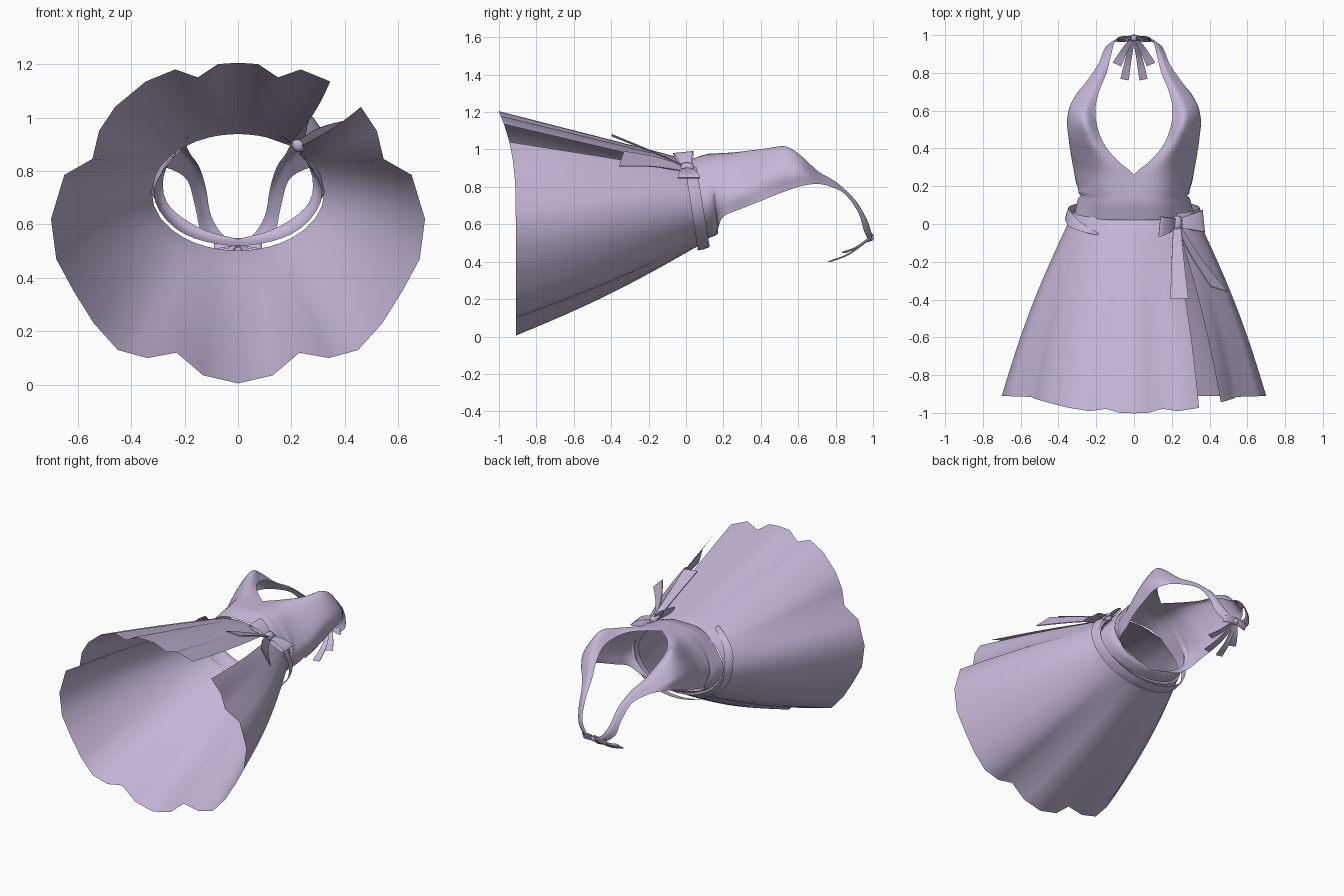
import bpy, bmesh, math
from mathutils import Vector as V

if "Cube" in bpy.data.objects:
    bpy.data.objects.remove(bpy.data.objects["Cube"])

lilac = bpy.data.materials.new("lilac_cloth")
lilac.diffuse_color = (0.56, 0.47, 0.68, 1)
lilac.use_nodes = True
lilac.node_tree.nodes["Principled BSDF"].inputs["Base Color"].default_value = lilac.diffuse_color


def curve(pts, n, wrap=False):
    """Even samples along a smooth curve; wrap mirrors the ends that lie on x = 0."""
    p = [V(q) for q in pts]

    def ghost(a, b):
        return V((-b.x, b.y, b.z)) if wrap and abs(a.x) < 1e-6 else a * 2 - b
    p = [ghost(p[0], p[1])] + p + [ghost(p[-1], p[-2])]
    fine = []
    for i in range(1, len(p) - 2):
        a, b, c, d = p[i - 1:i + 3]
        for k in range(16):
            t = k / 16
            fine.append(0.5 * (2 * b + (c - a) * t + (2 * a - 5 * b + 4 * c - d) * t * t
                               + (3 * b - a - 3 * c + d) * t ** 3))
    fine.append(p[-2])
    dist = [0]
    for a, b in zip(fine, fine[1:]):
        dist.append(dist[-1] + (b - a).length)
    out, j = [], 0
    for k in range(n):
        s = dist[-1] * k / (n - 1)
        while j < len(fine) - 2 and dist[j + 1] < s:
            j += 1
        f = (s - dist[j]) / max(dist[j + 1] - dist[j], 1e-9)
        out.append(fine[j].lerp(fine[j + 1], f))
    return out


def sheet(name, rows, mirror=False, closed=False, flip=False, angle=50):
    """Cloth surface through rows of points."""
    bm = bmesh.new()
    grids = [(rows, flip)]
    if mirror:
        grids.append(([[V((-p[0], p[1], p[2])) for p in r] for r in rows], not flip))
    for grid, rev in grids:
        vs = [[bm.verts.new(p) for p in r] for r in grid]
        n = len(vs[0])
        for a, b in zip(vs, vs[1:]):
            for i in range(n if closed else n - 1):
                j = (i + 1) % n
                f = [a[i], a[j], b[j], b[i]]
                bm.faces.new(f[::-1] if rev else f)
    bmesh.ops.remove_doubles(bm, verts=bm.verts, dist=0.0005)
    me = bpy.data.meshes.new(name)
    bm.to_mesh(me)
    bm.free()
    me.materials.append(lilac)
    ob = bpy.data.objects.new(name, me)
    bpy.context.collection.objects.link(ob)
    bpy.context.view_layer.objects.active = ob
    ob.select_set(True)
    bpy.ops.object.shade_smooth_by_angle(angle=math.radians(angle))
    ob.select_set(False)
    return ob


# Bodice: half rows from front centre or neckline round to the back or armhole
torso = [
    [(0, .02, .945), (.17, .025, .915), (.315, .05, .73), (.22, .085, .575), (0, .1, .52)],
    [(0, .11, .975), (.17, .11, .94), (.297, .13, .74), (.21, .155, .595), (0, .165, .545)],
    [(0, .155, .978), (.17, .155, .947), (.293, .16, .75), (.2, .175, .59)],
    [(0, .2, .98), (.17, .2, .955), (.295, .2, .77), (.283, .205, .645)],
    [(0, .26, .98), (.17, .27, .967), (.312, .29, .79), (.305, .3, .685)],
    [(.08, .33, .985), (.2, .36, .985), (.327, .38, .84), (.33, .4, .725)],
    [(.15, .41, .985), (.24, .44, 1.0), (.342, .46, .87), (.337, .5, .765)],
    [(.19, .5, .97), (.265, .53, 1.015), (.35, .54, .88), (.34, .6, .8)],
]
strap = [
    [(.205, .6, .94), (.265, .61, .97), (.33, .63, .88), (.31, .68, .815)],
    [(.185, .7, .875), (.225, .71, .88), (.255, .75, .808)],
    [(.145, .8, .815), (.172, .81, .82), (.19, .845, .765)],
    [(.12, .9, .735), (.145, .9, .73), (.16, .92, .665)],
    [(.1, .965, .63), (.118, .965, .61), (.135, .95, .57)],
    [(.05, .992, .555), (.055, .988, .535), (.06, .975, .515)],
    [(0, 1.0, .55), (0, .995, .535), (0, .985, .515)],
]
rows = [curve(r, 21, True) for r in torso + strap]
cols = [curve(c, 64) for c in zip(*rows)]
for c in cols:
    c[-1].x = 0
sheet("halter_bodice", [list(r) for r in zip(*cols)], mirror=True, flip=True)

# Skirt: straight flare from an oval waist to a scalloped hem, open at a slit
half = [(.46, 1.04), (.52, .95), (.545, .845), (.65, .785), (.70, .62), (.68, .47),
        (.615, .35), (.54, .23), (.45, .13), (.34, .10), (.23, .12), (.13, .035)]
front = [(-.345, 1.135), (-.235, 1.18), (-.15, 1.15), (-.075, 1.2), (0, 1.205),
         (.075, 1.2), (.15, 1.15), (.235, 1.18), (.345, 1.135)]
hem = half + [(0, .005)] + [(-x, z) for x, z in reversed(half)] + front


def waist(a, grow=0.0, dy=0.0):
    return V(((.335 + grow) * math.sin(a), .035 - .04 * math.cos(a) + dy,
              .72 + (.23 + grow) * math.cos(a)))


spokes = []
for i, (x, z) in enumerate(hem):
    a = math.atan2(x / .70, (z - .61) / .6)
    if i == len(hem) - 1:
        a += .12
    top = waist(a)
    end = V((x, -.91 - .09 * max(0, (z - .62) / .58) ** 3, z))
    side = V((math.sin(a), 0, min(0, math.cos(a))))
    spoke = [waist(a, -.012, .03)]
    for k in range(13):
        t = k / 12
        spoke.append(top.lerp(end, t) + side * .025 * math.sin(math.pi * t))
    spokes.append(spoke)
sheet("wrap_skirt", [list(r) for r in zip(*spokes)], flip=True)

# Sash: band from the bow round the back, tapering off on the other side of the front
band = []
for k in range(41):
    t = k / 40
    a = math.radians(40 + 288 * t)
    w = .032 * min(1, (1 - t) * 7 + .12)
    drop = -.075 * max(0, (t - .82) / .18)
    band.append([waist(a, .012, .02 + drop + w), waist(a, .024, .02 + drop),
                 waist(a, .03 - drop * .15, .02 + drop - w)])
sheet("waist_sash", band)


def ribbon(name, path, across, widths, thick=0.006):
    """Flat ribbon: closed thin section swept along a path."""
    pts = curve(path, 9)
    d = V(across).normalized()
    rows = []
    for i, p in enumerate(pts):
        t = i / 8
        w = d * (widths[0] + (widths[1] - widths[0]) * t)
        tan = pts[min(i + 1, 8)] - pts[max(i - 1, 0)]
        n = tan.cross(d).normalized() * thick / 2
        rows.append([p - w - n, p + w - n, p + w + n, p - w + n])
    return sheet(name, rows, closed=True, angle=30)


def bow_loop(name, root, tip, across, widths, puff):
    """Ribbon folded out to the tip and back."""
    root, tip, d = V(root), V(tip), V(across).normalized()
    n = (tip - root).cross(d).normalized() * puff
    rows = []
    for k in range(17):
        a = 2 * math.pi * k / 16
        s = (1 - math.cos(a)) / 2
        p = root.lerp(tip, s) + n * math.sin(a)
        w = d * (widths[0] + (widths[1] - widths[0]) * s)
        rows.append([p - w, p, p + w])
    return sheet(name, rows)


def knot(name, centre, size):
    c, rings = V(centre), []
    for j in range(9):
        b = math.pi * j / 8
        rings.append([c + V((size[0] * math.sin(b) ** .5 * math.cos(a) if 0 < j < 8 else 0,
                             -size[1] * math.cos(b),
                             size[2] * math.sin(b) ** .5 * math.sin(a) if 0 < j < 8 else 0))
                      for a in (2 * math.pi * i / 12 for i in range(12))])
    return sheet(name, rings, closed=True)


# Waist bow at the top of the slit
knot("waist_knot", (.228, .005, .9), (.028, .038, .03))
bow_loop("waist_loop_inner", (.222, .005, .905), (.135, -.015, .985), (.1, 1, .1), (.025, .055), .016)
bow_loop("waist_loop_outer", (.24, .005, .895), (.37, .015, .85), (-.1, 1, 0), (.025, .06), .016)
ribbon("waist_tail_inner", [(.228, -.02, .915), (.232, -.2, .995), (.24, -.395, 1.075)],
       (1, .05, -.1), (.02, .048))
ribbon("waist_tail_outer", [(.24, -.02, .9), (.33, -.18, .935), (.45, -.345, .95)],
       (.8, -.25, -.75), (.02, .06))

# Neck bow with four hanging tails
knot("neck_knot", (0, .985, .53), (.017, .018, .02))
for s, label in ((-1, "left"), (1, "right")):
    bow_loop("neck_loop_" + label, (0, .985, .53), (s * .09, .975, .525), (0, .4, 1), (.012, .022), .01)
    ribbon("neck_tail_short_" + label, [(s * .01, .98, .525), (s * .055, .91, .475), (s * .09, .845, .45)],
           (1, s * .45, 0), (.01, .024))
    ribbon("neck_tail_long_" + label, [(s * .005, .98, .52), (s * .03, .87, .44), (s * .05, .765, .4)],
           (1, s * .2, 0), (.01, .022))
